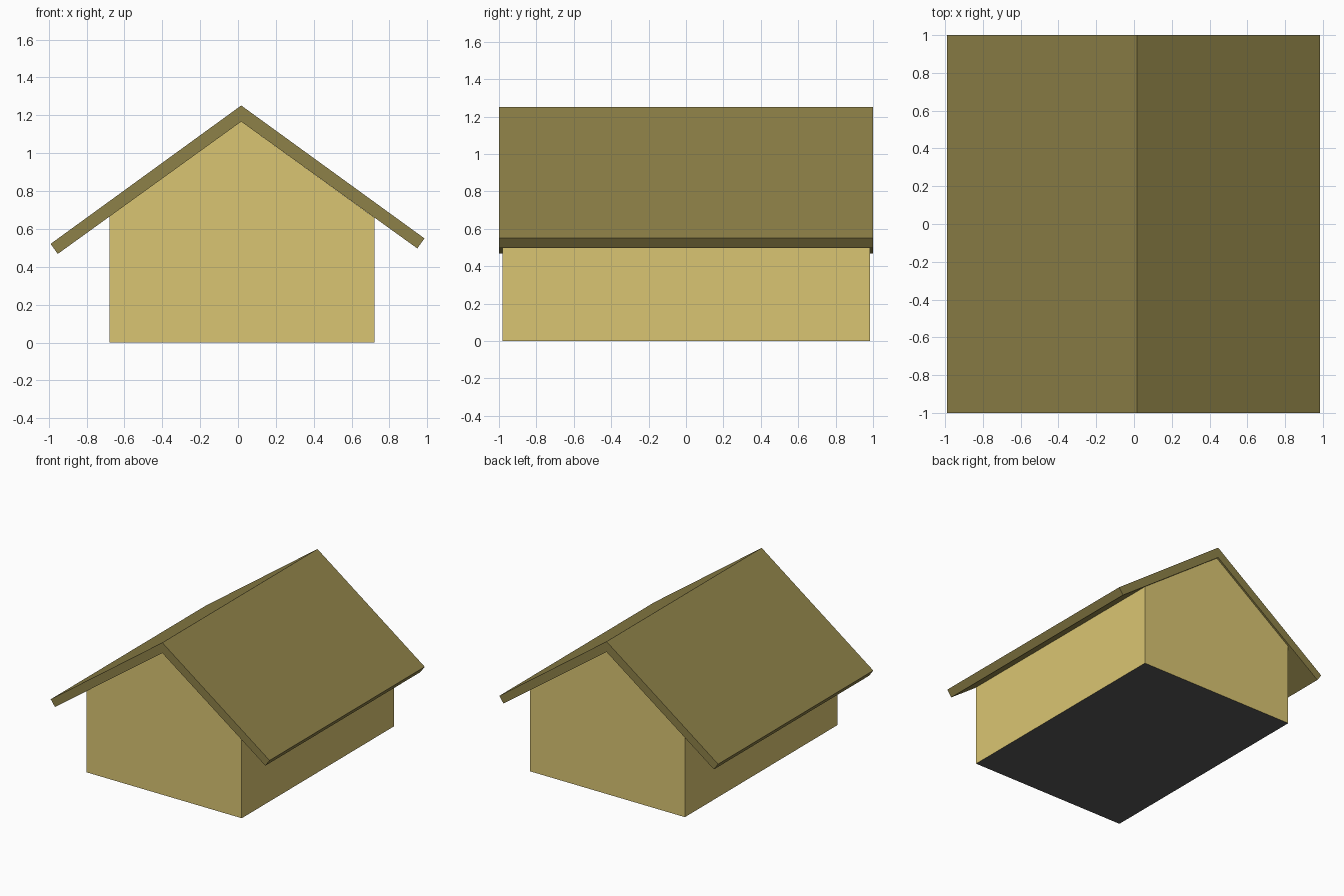
import bpy
import bmesh
from mathutils import Vector

if "Cube" in bpy.data.objects:
    bpy.data.objects.remove(bpy.data.objects["Cube"])

RIDGE_X = 0.017


def material(name, rgb):
    mat = bpy.data.materials.new(name)
    mat.diffuse_color = (*rgb, 1.0)
    mat.use_nodes = True
    mat.node_tree.nodes["Principled BSDF"].inputs["Base Color"].default_value = mat.diffuse_color
    return mat


def prism(name, profile, y0, y1, mats):
    """Extrude an x-z profile from y0 to y1."""
    bm = bmesh.new()
    face = bm.faces.new([bm.verts.new((x, y0, z)) for x, z in profile])
    ext = bmesh.ops.extrude_face_region(bm, geom=[face])
    moved = [v for v in ext["geom"] if isinstance(v, bmesh.types.BMVert)]
    bmesh.ops.translate(bm, verts=moved, vec=Vector((0, y1 - y0, 0)))
    bmesh.ops.recalc_face_normals(bm, faces=bm.faces)
    mesh = bpy.data.meshes.new(name)
    for m in mats:
        mesh.materials.append(m)
    # The face on the ground takes the last material
    for f in bm.faces:
        if all(abs(v.co.z) < 1e-5 for v in f.verts):
            f.material_index = len(mats) - 1
    bm.to_mesh(mesh)
    bm.free()
    obj = bpy.data.objects.new(name, mesh)
    bpy.context.collection.objects.link(obj)
    return obj


wall_mat = material("wall_yellow", (0.70, 0.56, 0.17))
floor_mat = material("floor_grey", (0.10, 0.10, 0.10))
roof_mat = material("roof_olive", (0.27, 0.22, 0.065))

# Gabled house body
prism("house_body",
      [(-0.68, 0), (0.72, 0), (0.72, 0.66), (RIDGE_X, 1.167), (-0.68, 0.665)],
      -0.98, 0.985, [wall_mat, floor_mat])

# Pitched roof slab with eaves cut square to the slope
prism("roof",
      [(RIDGE_X, 1.252), (-0.99, 0.521), (-0.952, 0.468), (RIDGE_X, 1.167),
       (0.947, 0.497), (0.985, 0.55)],
      -1.0, 1.0, [roof_mat])
